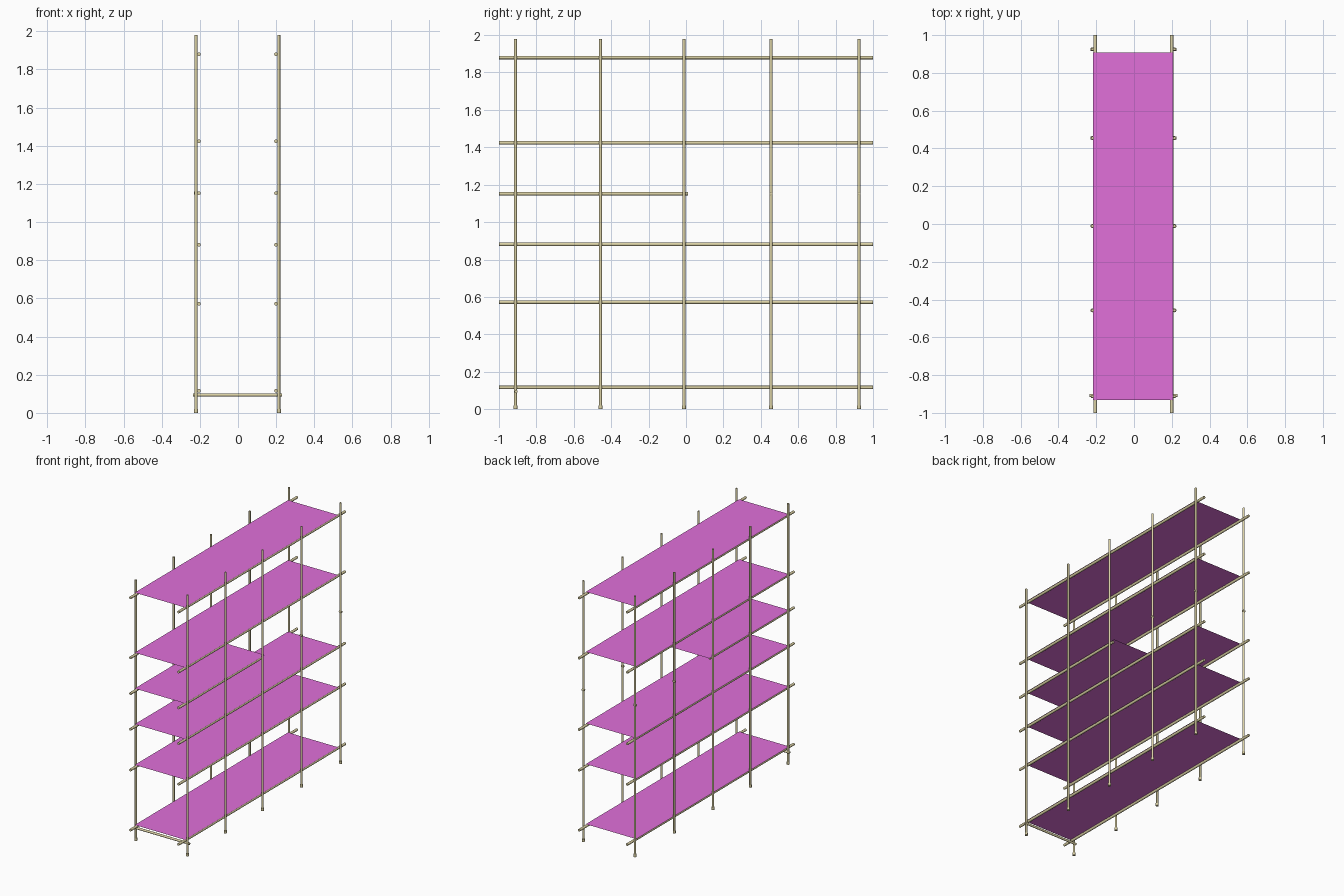
import bpy
from mathutils import Vector

if "Cube" in bpy.data.objects:
    bpy.data.objects.remove(bpy.data.objects["Cube"])


def material(name, color):
    m = bpy.data.materials.new(name)
    m.diffuse_color = color
    m.use_nodes = True
    m.node_tree.nodes["Principled BSDF"].inputs["Base Color"].default_value = m.diffuse_color
    return m


WOOD = material("tan_tube", (0.72, 0.65, 0.38, 1))
SHEET = material("magenta_sheet", (0.75, 0.16, 0.70, 1))
CX = -0.003                      # centre line of the frame
SIDES = {"left": -1, "right": 1}
POST_Y = [-0.912, -0.457, -0.011, 0.455, 0.925]
RAIL_Z = [0.116, 0.572, 0.881, 1.152, 1.424, 1.880]
HALF = 3                         # index of the half-length level


def rod(name, a, b, r):
    a, b = Vector(a), Vector(b)
    d = b - a
    bpy.ops.mesh.primitive_cylinder_add(vertices=16, radius=r, depth=d.length, location=(a + b) / 2)
    o = bpy.context.object
    o.name = name
    o.rotation_euler = d.to_track_quat('Z', 'Y').to_euler()
    o.data.materials.append(WOOD)
    bpy.ops.object.shade_smooth_by_angle()
    return o


for side, s in SIDES.items():
    px, rx = CX + s * 0.217, CX + s * 0.202
    # Uprights with slightly wider feet
    for i, y in enumerate(POST_Y):
        rod(f"{side}_post_{i}", (px, y, 0.005), (px, y, 1.98), 0.0078)
        rod(f"{side}_foot_{i}", (px, y, 0), (px, y, 0.02), 0.0105)
    # Long rails carrying the shelves
    for i, z in enumerate(RAIL_Z):
        end = 0.01 if i == HALF else 1.0
        rod(f"{side}_rail_{i}", (rx, -1, z), (rx, end, z), 0.0095)
    # Bolts on the uprights where the half rail is missing
    for i in (3, 4):
        rod(f"{side}_bolt_{i}", (px - 0.010, POST_Y[i], 1.152), (px + 0.010, POST_Y[i], 1.152), 0.008)

# Thin shelf sheets resting on the rails
for i, z in enumerate(RAIL_Z):
    y0, y1 = -0.931, (0.03 if i == HALF else 0.908)
    bpy.ops.mesh.primitive_plane_add(size=1, location=(-0.005, (y0 + y1) / 2, z + 0.0105))
    shelf = bpy.context.object
    shelf.name = f"shelf_{i}"
    shelf.scale = (0.422, y1 - y0, 1)
    shelf.data.materials.append(SHEET)

# Low cross bar at the front end
rod("front_cross_bar", (-0.235, -0.908, 0.094), (0.23, -0.908, 0.094), 0.0085)
